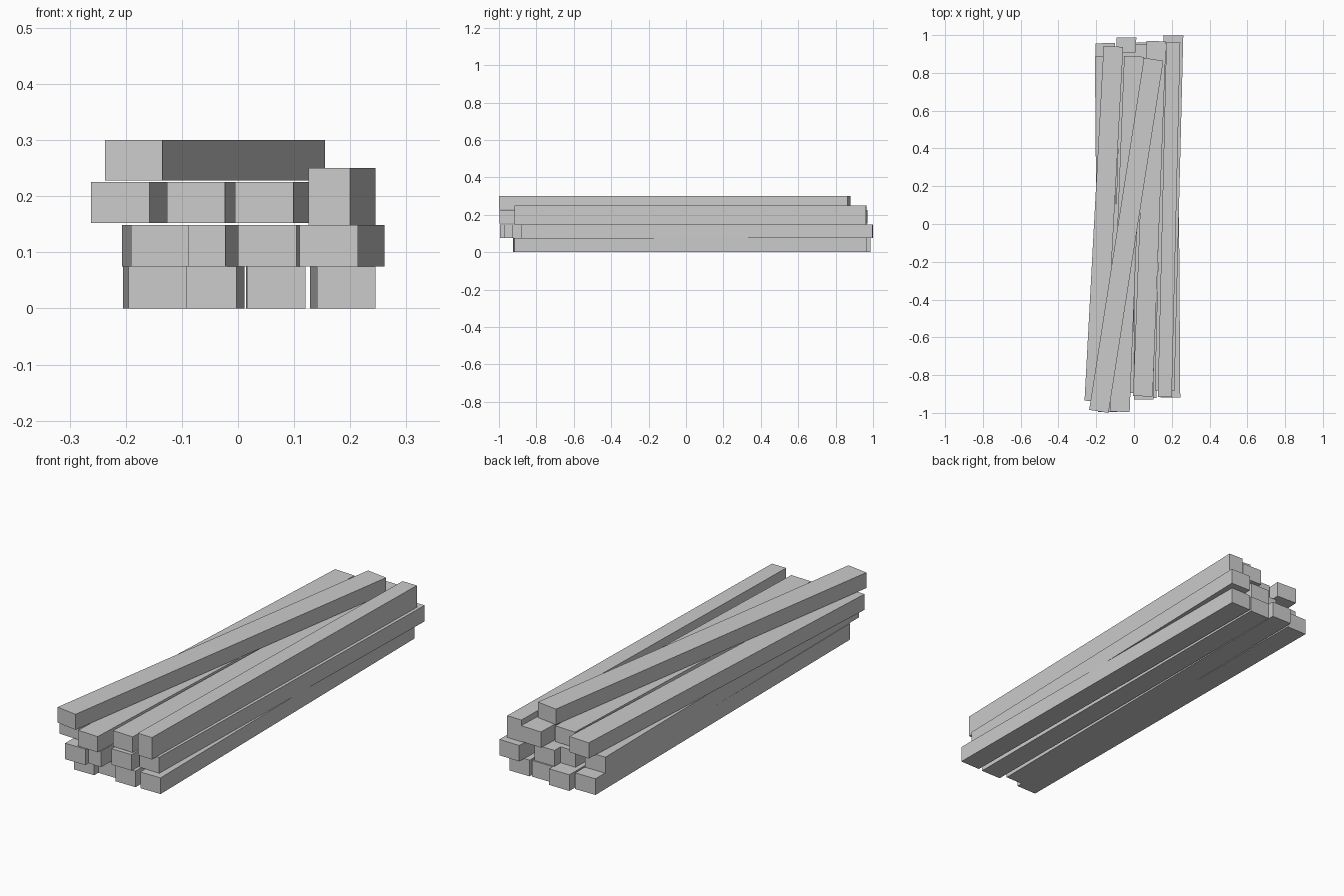
import bpy
from math import atan2, hypot


def beam(name, x_front, y_front, x_back, y_back, z0, z1, width=0.104):
    """Square-cut beam between the centres of its two end faces."""
    dx, dy = x_back - x_front, y_back - y_front
    bpy.ops.mesh.primitive_cube_add(
        size=1,
        location=((x_front + x_back) / 2, (y_front + y_back) / 2, (z0 + z1) / 2),
        rotation=(0, 0, -atan2(dx, dy)))
    ob = bpy.context.object
    ob.name = name
    ob.scale = (width, hypot(dx, dy), z1 - z0)
    bpy.ops.object.transform_apply(location=False, rotation=True, scale=True)


# Layers: (bottom, top, [front x, front y, back x, back y of each beam])
layers = [
    (0.0, 0.075, [
        (-0.143, -0.925, -0.153, 0.957),
        (-0.055, -0.895, -0.040, 0.987),
        (0.068, -0.922, 0.066, 0.960),
        (0.193, -0.918, 0.180, 0.964)]),
    (0.075, 0.149, [
        (-0.139, -0.995, -0.155, 0.887),
        (-0.074, -0.972, -0.018, 0.910),
        (0.052, -0.928, 0.059, 0.954),
        (0.162, -0.882, 0.209, 0.998)]),
    (0.152, 0.225, [
        (-0.210, -0.938, -0.109, 0.940),
        (-0.075, -0.994, 0.000, 0.887),
        (0.047, -0.912, 0.118, 0.968)]),
    (0.228, 0.300, [
        (-0.186, -0.992, 0.104, 0.872)]),
]
for n, (z0, z1, beams) in enumerate(layers, 1):
    for k, ends in enumerate(beams, 1):
        beam(f"beam_layer{n}_{k}", *ends, z0, z1)

# Beam turned on its narrow edge
beam("beam_on_edge", 0.163, -0.916, 0.208, 0.963, 0.148, 0.25, width=0.074)
